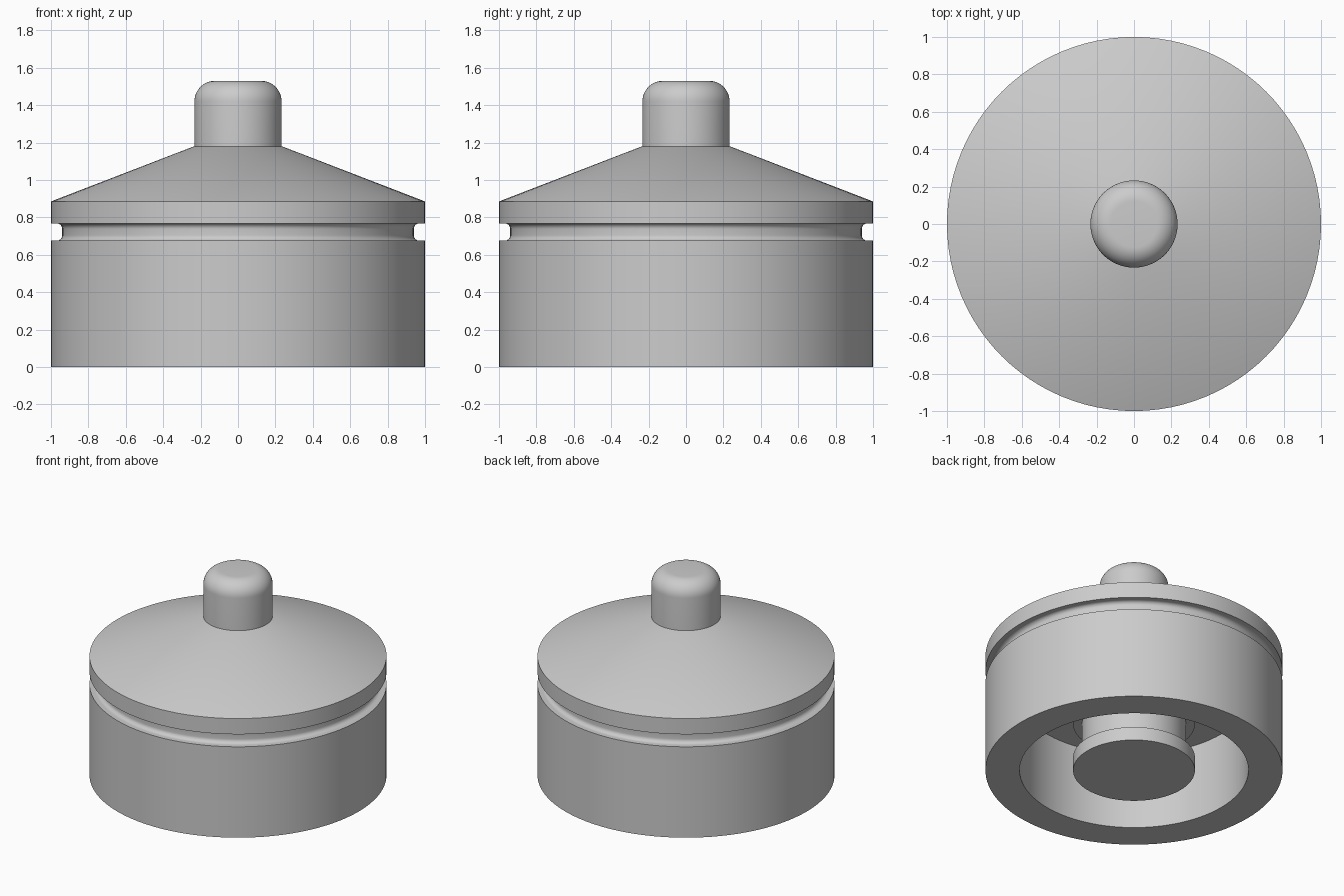
import bpy
import bmesh
import math

cube = bpy.data.objects.get("Cube")
if cube:
    bpy.data.objects.remove(cube, do_unlink=True)

SEGMENTS = 96

grey = bpy.data.materials.new("plain_grey")
grey.use_nodes = True
grey.diffuse_color = (0.6, 0.6, 0.6, 1)
grey.node_tree.nodes["Principled BSDF"].inputs["Base Color"].default_value = (0.6, 0.6, 0.6, 1)


def arc(cx, cz, radius, start, end, steps=8):
    """Points of a rounded corner, angles in degrees."""
    angles = [math.radians(start + (end - start) * i / steps) for i in range(steps + 1)]
    return [(cx + radius * math.cos(a), cz + radius * math.sin(a)) for a in angles]


def lathe(name, profile):
    """Spin an (r, z) profile, running from axis to axis, into a closed solid."""
    bm = bmesh.new()
    verts = [bm.verts.new((r, 0, z)) for r, z in profile]
    edges = [bm.edges.new(pair) for pair in zip(verts, verts[1:])]
    bmesh.ops.spin(bm, geom=verts + edges, cent=(0, 0, 0), axis=(0, 0, 1),
                   angle=math.tau, steps=SEGMENTS, use_duplicate=False)
    bmesh.ops.remove_doubles(bm, verts=bm.verts, dist=0.0001)
    bmesh.ops.recalc_face_normals(bm, faces=bm.faces)
    mesh = bpy.data.meshes.new(name)
    bm.to_mesh(mesh)
    bm.free()
    mesh.materials.append(grey)
    obj = bpy.data.objects.new(name, mesh)
    bpy.context.collection.objects.link(obj)
    bpy.ops.object.select_all(action="DESELECT")
    obj.select_set(True)
    bpy.context.view_layer.objects.active = obj
    bpy.ops.object.shade_smooth_by_angle(angle=math.radians(30))
    return obj


# Hollow drum with a rounded groove under the rim and a conical top
fillet = 0.03
groove_low, groove_high, groove_r = 0.675, 0.768, 0.94
lathe("body", [(0, 0.57), (0.77, 0.57), (0.77, 0), (1, 0), (1, groove_low)]
      + arc(groove_r + fillet, groove_low + fillet, fillet, 270, 180)
      + arc(groove_r + fillet, groove_high - fillet, fillet, 180, 90)
      + [(1, groove_high), (1, 0.885), (0.235, 1.18), (0, 1.18)])

# Rounded knob on the top
knob_r, knob_top, knob_round = 0.233, 1.53, 0.11
lathe("knob", [(0, 1.1), (knob_r, 1.1)]
      + arc(knob_r - knob_round, knob_top - knob_round, knob_round, 0, 90, 12)
      + [(0, knob_top)])

# Waisted plunger hanging inside the cavity
lathe("plunger", [(0, 0), (0.41, 0), (0.41, 0.1), (0.35, 0.1),
                  (0.35, 0.36), (0.41, 0.36), (0.41, 0.6), (0, 0.6)])
